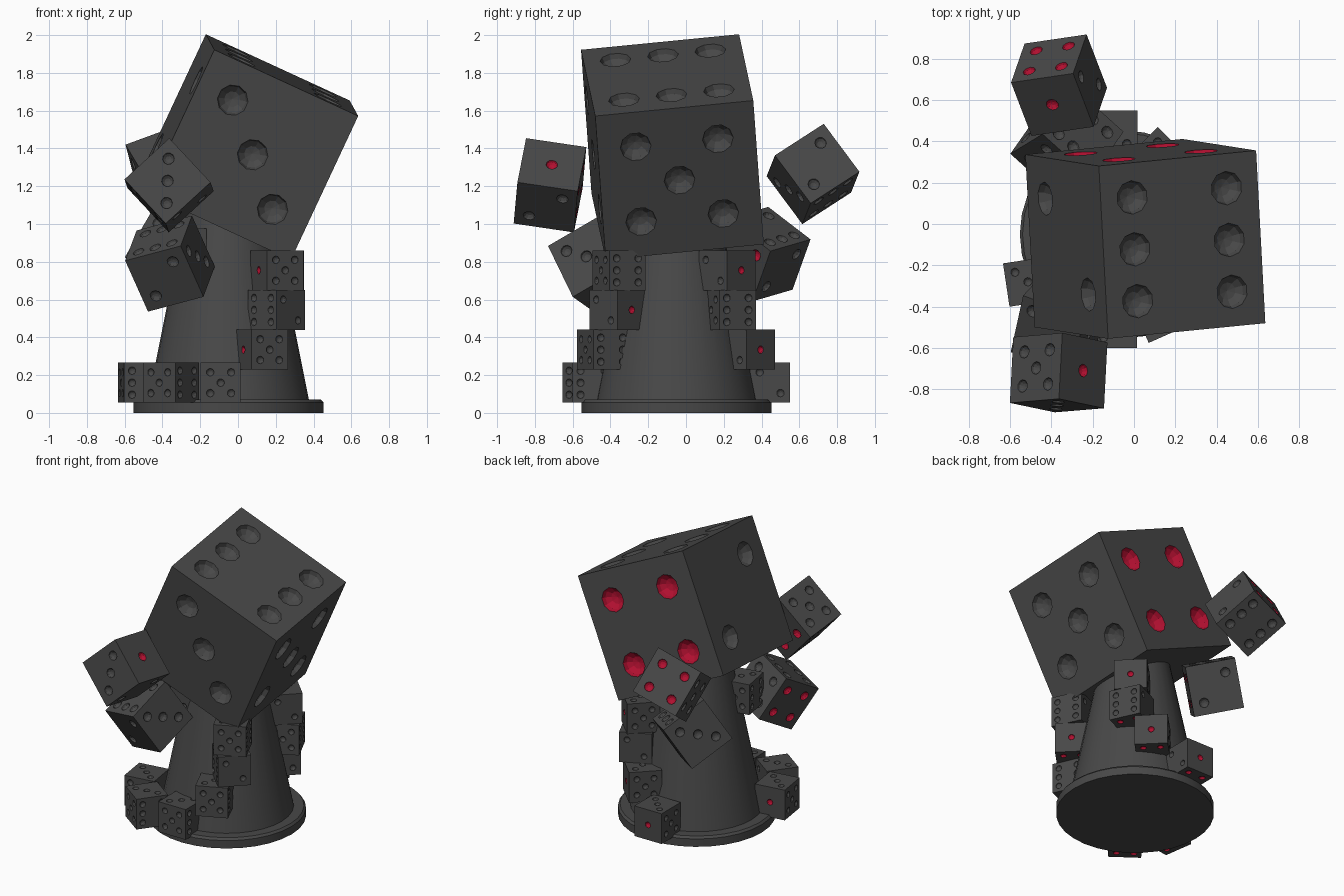
import bpy, bmesh, math
from mathutils import Vector, Matrix

if "Cube" in bpy.data.objects:
    bpy.data.objects.remove(bpy.data.objects["Cube"])


def material(name, rgb):
    m = bpy.data.materials.new(name)
    m.diffuse_color = (*rgb, 1)
    m.use_nodes = True
    m.node_tree.nodes["Principled BSDF"].inputs["Base Color"].default_value = m.diffuse_color
    return m


dark = material("dark_grey", (0.065, 0.065, 0.065))
red = material("red", (0.45, 0.005, 0.03))


def link(name, mesh):
    ob = bpy.data.objects.new(name, mesh)
    bpy.context.collection.objects.link(ob)
    return ob


def rot(u, v):
    """Rotation whose local x is the five side, y the four side, z the six side."""
    u = Vector(u).normalized()
    n = u.cross(Vector(v)).normalized()
    return Matrix((u, n.cross(u), n)).transposed()


# Unit die: local +x 5, -x 2, +y 4, -y 3, +z 6, -z 1
P, Q = 0.26, 0.3
pips = {
    (1, 0, 0): [(0, a, b) for a in (-P, P) for b in (-P, P)] + [(0, 0, 0)],
    (-1, 0, 0): [(0, P, -P), (0, -P, P)],
    (0, 1, 0): [(a, 0, b) for a in (-P, P) for b in (-P, P)],
    (0, -1, 0): [(-P, 0, P), (0, 0, 0), (P, 0, -P)],
    (0, 0, 1): [(a, b, 0) for a in (-Q, Q) for b in (-Q, 0, Q)],
    (0, 0, -1): [(0, 0, 0)],
}


def make_die_mesh():
    bm = bmesh.new()
    bmesh.ops.create_cube(bm, size=1)
    cube = bpy.data.meshes.new("die")
    bm.to_mesh(cube)
    bm.free()
    # pip cutter: flattened low-poly balls on every side
    bm = bmesh.new()
    for axis, spots in pips.items():
        axis = Vector(axis)
        turn = Vector((0, 0, 1)).rotation_difference(axis).to_matrix().to_4x4()
        for s in spots:
            m = (Matrix.Translation(axis * 0.508 + Vector(s)) @ turn
                 @ Matrix.Diagonal((1, 1, 0.8, 1)))
            bmesh.ops.create_uvsphere(bm, u_segments=10, v_segments=6, radius=0.1, matrix=m)
    cutter_mesh = bpy.data.meshes.new("pip_cutter")
    bm.to_mesh(cutter_mesh)
    bm.free()
    body, cutter = link("die_blank", cube), link("pip_cutter", cutter_mesh)
    cutter.hide_render = True
    mod = body.modifiers.new("pips", "BOOLEAN")
    mod.operation, mod.solver, mod.object = "DIFFERENCE", "EXACT", cutter
    dg = bpy.context.evaluated_depsgraph_get()
    mesh = bpy.data.meshes.new_from_object(body.evaluated_get(dg))
    bpy.data.objects.remove(body)
    bpy.data.objects.remove(cutter)
    # red hollows on the one and the four
    mesh.materials.clear()
    mesh.materials.append(dark)
    mesh.materials.append(red)
    for f in mesh.polygons:
        c = f.center
        k = max(range(3), key=lambda i: abs(c[i]))
        hollow = abs(c[k]) < 0.4995
        f.material_index = int(hollow and ((k == 1 and c.y > 0) or (k == 2 and c.z < 0)))
    return mesh


die_mesh = make_die_mesh()


def die(name, size, centre, u, v):
    ob = link(name, die_mesh)
    ob.matrix_world = (Matrix.Translation(centre) @ rot(u, v).to_4x4()
                       @ Matrix.Scale(size, 4))


# Pedestal: base disc and tapered column, turned from one profile
profile = [(0, 0), (0.503, 0), (0.503, 0.055), (0.49, 0.07), (0.425, 0.07), (0.22, 1.1), (0, 1.1)]
bm = bmesh.new()
vs = [bm.verts.new((r, 0, z)) for r, z in profile]
es = [bm.edges.new(p) for p in zip(vs, vs[1:])]
bmesh.ops.spin(bm, geom=vs + es, cent=(0, 0, 0), axis=(0, 0, 1), angle=2 * math.pi,
               steps=32, use_duplicate=False)
bmesh.ops.remove_doubles(bm, verts=bm.verts, dist=1e-4)
bmesh.ops.recalc_face_normals(bm, faces=bm.faces)
me = bpy.data.meshes.new("pedestal")
bm.to_mesh(me)
bm.free()
me.materials.append(dark)
pedestal = link("pedestal", me)
pedestal.location = (-0.05, -0.05, 0)
bpy.context.view_layer.objects.active = pedestal
pedestal.select_set(True)
bpy.ops.object.shade_smooth_by_angle(angle=math.radians(30))

# Large tilted die on top
die("large_die", 0.842, (0.055, -0.072, 1.4075), (0.76, 0.075, -0.35), (-0.04, 0.84, 0.08))

# Medium tumbling dice
for i, (c, u, v) in enumerate([
    ((-0.365, -0.72, 1.205), (-0.215, 0.045, 0.23), (0.015, 0.315, -0.045)),
    ((-0.36, -0.473, 0.79), (0.06, 0.274, 0.16), (-0.30, 0.112, -0.08)),
    ((-0.363, 0.6725, 1.265), (-0.30, -0.044, -0.11), (-0.1065, 0.257, 0.164)),
    ((-0.325, 0.3935, 0.8405), (-0.157, -0.224, 0.172), (0.2355, -0.212, -0.062)),
]):
    die(f"medium_die_{i + 1}", 0.323, c, u, v)

# Small upright dice round the column: centre and heading of the five side
for i, (x, y, z, deg) in enumerate([
    (-0.514, -0.28, 0.16, 188.5), (-0.355, -0.506, 0.16, 234), (-0.092, -0.495, 0.16, 270),
    (0.125, -0.436, 0.335, 294), (0.204, -0.362, 0.545, 135), (0.206, -0.3545, 0.755, 295),
    (-0.09, 0.445, 0.16, 180), (0.114, 0.32, 0.335, 135), (0.21, 0.229, 0.545, 295),
    (0.2, 0.218, 0.755, 135), (-0.29, -0.2, 0.87, 100),
]):
    a = math.radians(deg)
    die(f"small_die_{i + 1}", 0.212, (x, y, z), (math.cos(a), math.sin(a), 0), (0, 0, -1))
